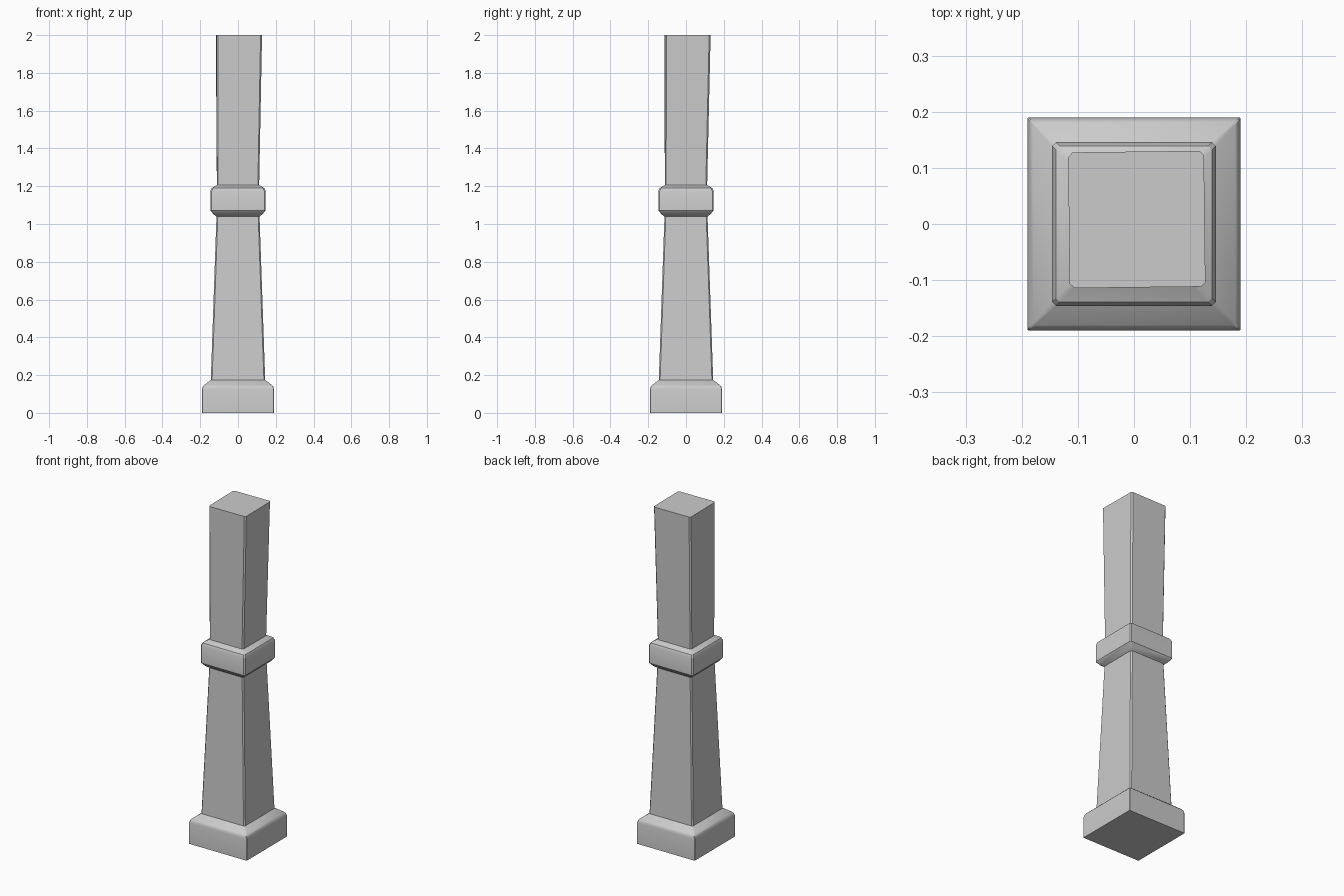
import bpy
import bmesh
from math import cos, sin, radians

if "Cube" in bpy.data.objects:
    bpy.data.objects.remove(bpy.data.objects["Cube"], do_unlink=True)

# One plain grey for the whole post
GREY = (0.6, 0.6, 0.6, 1)
stone = bpy.data.materials.new("plain grey")
stone.use_nodes = True
stone.diffuse_color = GREY
stone.node_tree.nodes["Principled BSDF"].inputs["Base Color"].default_value = GREY


def square_ring(bm, z, half, chamfer=0.007, shift=(0, 0), turn=0):
    """Square outline with cut corners, optionally shifted and turned."""
    c, s = cos(turn), sin(turn)
    inner = half - chamfer
    ring = []
    for sx, sy in ((1, 1), (-1, 1), (-1, -1), (1, -1)):
        pair = [(sx * half, sy * inner), (sx * inner, sy * half)]
        if sx * sy < 0:
            pair.reverse()
        for x, y in pair:
            ring.append(bm.verts.new((c * x - s * y + shift[0],
                                      s * x + c * y + shift[1], z)))
    return ring


def loft(name, sections, cap_bottom=False, cap_top=False):
    """Skin a stack of square sections given as keyword sets."""
    bm = bmesh.new()
    rings = [square_ring(bm, **section) for section in sections]
    for low, high in zip(rings, rings[1:]):
        for i in range(len(low)):
            j = (i + 1) % len(low)
            bm.faces.new((low[i], low[j], high[j], high[i]))
    if cap_bottom:
        bm.faces.new(rings[0][::-1])
    if cap_top:
        bm.faces.new(rings[-1])
    mesh = bpy.data.meshes.new(name)
    bm.to_mesh(mesh)
    bm.free()
    mesh.materials.append(stone)
    obj = bpy.data.objects.new(name, mesh)
    bpy.context.collection.objects.link(obj)
    bpy.ops.object.select_all(action="DESELECT")
    obj.select_set(True)
    bpy.context.view_layer.objects.active = obj
    bpy.ops.object.shade_smooth_by_angle(angle=radians(30))
    return obj


# Sections shared by neighbouring parts
base_top = dict(z=0.175, half=0.144)
band_bottom = dict(z=1.04, half=0.114)
band_top = dict(z=1.207, half=0.112)

# Square plinth with a softened sloping shoulder
loft("base", [
    dict(z=0, half=0.19, chamfer=0.002),
    dict(z=0.125, half=0.19, chamfer=0.002),
    dict(z=0.138, half=0.187, chamfer=0.002),
    dict(z=0.147, half=0.18, chamfer=0.003),
    base_top,
], cap_bottom=True)

# Tapering lower shaft
loft("lower_shaft", [base_top, band_bottom])

# Raised collar with bevelled edges
loft("collar", [
    band_bottom,
    dict(z=1.052, half=0.13),
    dict(z=1.072, half=0.146),
    dict(z=1.175, half=0.146),
    dict(z=1.19, half=0.139),
    band_top,
])

# Upper shaft, slightly flared, leaning and turned at its top
loft("upper_shaft", [
    band_top,
    dict(z=2, half=0.121, chamfer=0.008, shift=(0.005, 0.008), turn=0.012),
], cap_top=True)
